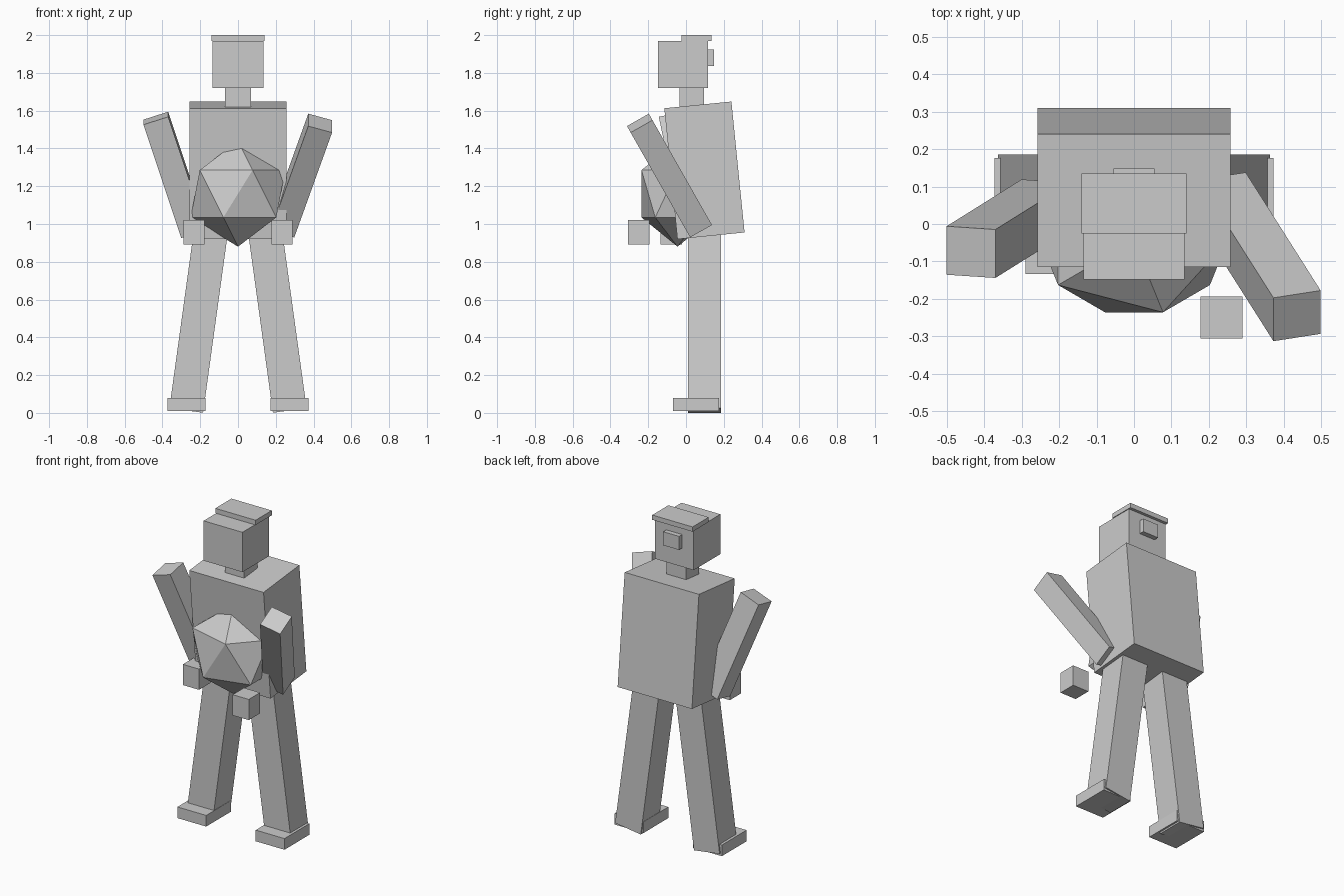
import bpy
from mathutils import Matrix, Vector

cube = bpy.data.objects.get("Cube")
if cube:
    bpy.data.objects.remove(cube, do_unlink=True)

grey = bpy.data.materials.new("plain_grey")
grey.use_nodes = True
grey.diffuse_color = (0.6, 0.6, 0.6, 1)
grey.node_tree.nodes["Principled BSDF"].inputs["Base Color"].default_value = (0.6, 0.6, 0.6, 1)


def finish(name):
    obj = bpy.context.object
    obj.name = name
    obj.data.materials.append(grey)
    return obj


def box(name, center, size, rotation=(0, 0, 0)):
    bpy.ops.mesh.primitive_cube_add(size=1, location=center, rotation=rotation)
    obj = finish(name)
    obj.scale = size
    return obj


def beam(name, bottom, top, width, depth):
    """Square bar between two points, its depth axis kept level in x."""
    bottom, top = Vector(bottom), Vector(top)
    z = (top - bottom).normalized()
    y = z.cross(Vector((1, 0, 0))).normalized()
    x = y.cross(z)
    turn = Matrix((x, y, z)).transposed().to_euler()
    return box(name, (bottom + top) / 2, (width, depth, (top - bottom).length), turn)


# Head, cap, rear button and neck
box("head", (0, -0.016, 1.845), (0.27, 0.265, 0.25))
box("cap", (0, 0.055, 1.985), (0.28, 0.16, 0.03))
box("head_button", (0, 0.125, 1.88), (0.11, 0.045, 0.085))
box("neck", (0, 0.03, 1.68), (0.135, 0.13, 0.14))

# Leaning torso and faceted belly
box("torso", (0, 0.0975, 1.284), (0.516, 0.357, 0.6965), (0.1, 0, 0))
bpy.ops.mesh.primitive_ico_sphere_add(subdivisions=1, radius=1, location=(0, -0.045, 1.16))
finish("belly").scale = (0.28, 0.224, 0.28)

# Legs and feet
for side, s in (("left", 1), ("right", -1)):
    beam(side + "_leg", (s * 0.274, 0.0975, 0.013), (s * 0.138, 0.0975, 1.0), 0.18, 0.175)
    box(side + "_foot", (s * 0.272, 0.053, 0.045), (0.2, 0.246, 0.07))

# Arms raised at different angles, with separate hands
beam("left_arm", (0.235, 0.07, 0.979), (0.435, -0.245, 1.534), 0.132, 0.133)
beam("right_arm", (-0.235, 0.05, 0.96), (-0.435, -0.075, 1.56), 0.137, 0.132)
box("left_hand", (0.233, -0.25, 0.957), (0.112, 0.112, 0.13))
box("right_hand", (-0.233, -0.078, 0.957), (0.112, 0.112, 0.13))
